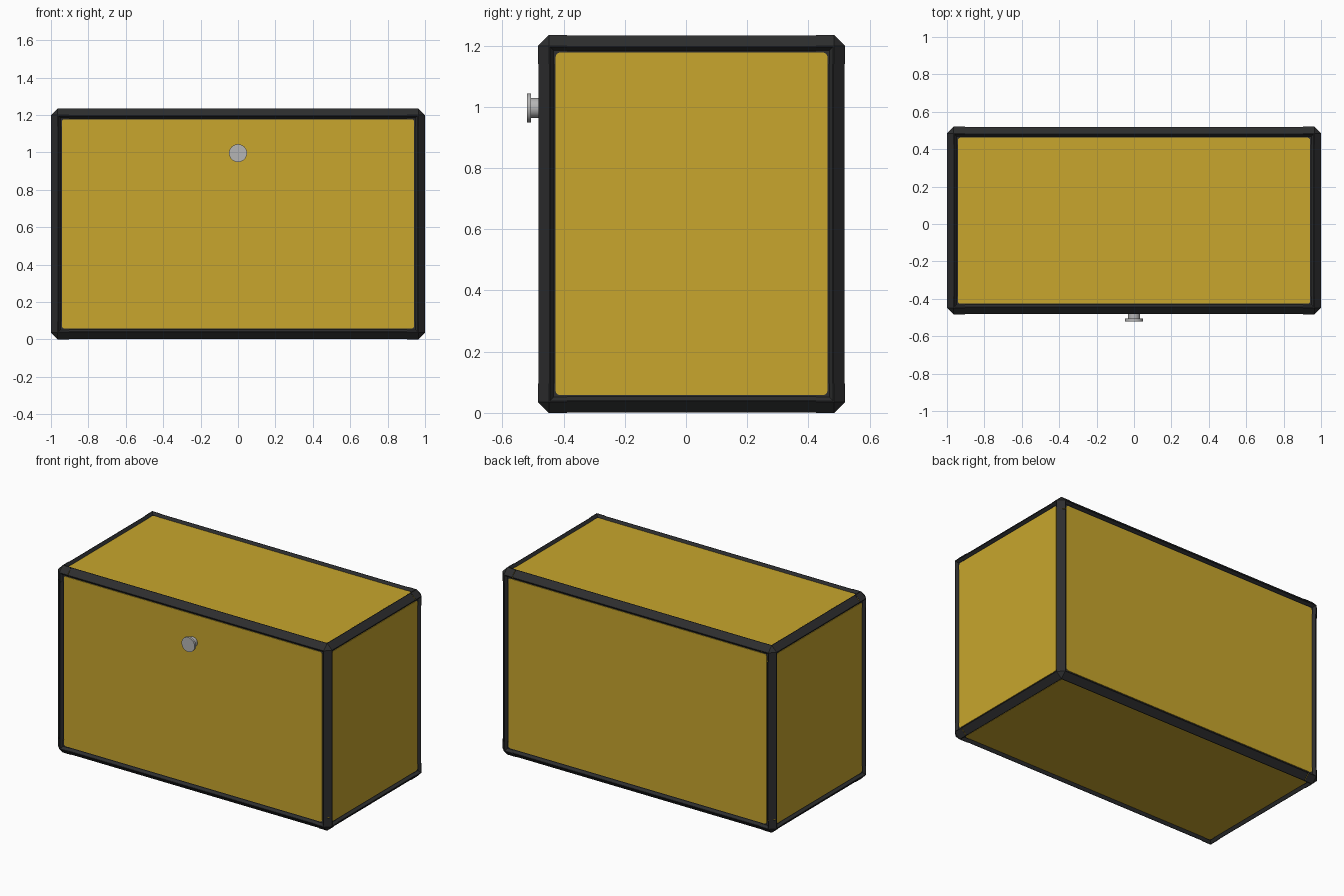
import bpy, bmesh, math
from itertools import product
from mathutils import Vector, Matrix

cube = bpy.data.objects.get("Cube")
if cube:
    bpy.data.objects.remove(cube, do_unlink=True)

HALF = Vector((1.0, 0.502, 0.6175))      # half size of the case
CENTRE = Vector((0, 0.018, 0.6175))
CORNER = 0.096                           # length of a corner fitting
RIM = 0.058                              # visible width of the frame
CHAMFER = 0.036


def material(name, colour, roughness):
    m = bpy.data.materials.new(name)
    m.use_nodes = True
    m.diffuse_color = (*colour, 1)
    bsdf = m.node_tree.nodes["Principled BSDF"]
    bsdf.inputs["Base Color"].default_value = (*colour, 1)
    bsdf.inputs["Roughness"].default_value = roughness
    return m


YELLOW = material("mustard yellow", (0.578, 0.381, 0.026), 0.6)
BLACK = material("black plastic", (0.026, 0.027, 0.028), 0.6)
GREY = material("light grey metal", (0.46, 0.46, 0.46), 0.5)


def finish(bm, name, mat, location=CENTRE):
    mesh = bpy.data.meshes.new(name)
    bm.to_mesh(mesh)
    bm.free()
    mesh.materials.append(mat)
    obj = bpy.data.objects.new(name, mesh)
    obj.location = location
    bpy.context.collection.objects.link(obj)
    return obj


def box(half):
    bm = bmesh.new()
    bmesh.ops.create_cube(bm, size=2, matrix=Matrix.Diagonal((*half, 1)))
    return bm


def frame_shell(shrink):
    """Chamfered case whose six sides slope in to a recess for the panels."""
    bm = box(HALF - Vector((shrink,) * 3))
    bmesh.ops.bevel(bm, geom=bm.edges[:], offset=CHAMFER, segments=1,
                    affect='EDGES')
    sides = sorted(bm.faces, key=lambda f: f.calc_area())[-6:]
    slope = RIM - CHAMFER - 0.005
    bmesh.ops.inset_individual(bm, faces=sides, thickness=0.005, depth=0)
    bmesh.ops.inset_individual(bm, faces=sides, thickness=slope, depth=-slope)
    return bm


def clip(bm, point, normal):
    bmesh.ops.bisect_plane(bm, geom=bm.verts[:] + bm.edges[:] + bm.faces[:],
                           plane_co=point, plane_no=normal, clear_inner=True)


# Frame: eight corner fittings and the twelve slightly thinner rails between
WORDS = ({1: "left", -1: "right"}, {1: "back", -1: "front"},
         {1: "top", -1: "bottom"})
for signs in product((-1, 0, 1), repeat=3):
    count = sum(map(abs, signs))
    if count < 2:
        continue
    bm = frame_shell(0 if count == 3 else 0.0015)
    for axis, sign in enumerate(signs):
        reach = HALF[axis] - CORNER
        for side in ((sign,) if sign else (-1, 1)):
            normal = Vector()
            normal[axis] = side if sign else -side
            point = Vector()
            point[axis] = side * reach
            clip(bm, point, normal)
    place = "_".join(WORDS[a][s] for a, s in enumerate(signs) if s)
    kind = "corner" if count == 3 else "rail"
    finish(bm, f"{place}_{kind}", BLACK)

# Panels: six plates with rounded corners, just above the recess floor
for axis, sign in product(range(3), (-1, 1)):
    half = HALF - Vector((RIM,) * 3)
    half[axis] = 0.004
    bm = box(half)
    upright = [e for e in bm.edges
               if abs((e.verts[0].co - e.verts[1].co)[axis]) > 0.001]
    bmesh.ops.bevel(bm, geom=upright, offset=0.015, segments=4, profile=0.5,
                    affect='EDGES')
    shift = Vector()
    shift[axis] = sign * (HALF[axis] - 0.019)
    finish(bm, WORDS[axis][sign] + "_panel", YELLOW, CENTRE + shift)


def disc(name, radius, y_front, y_back):
    bm = bmesh.new()
    bmesh.ops.create_cone(bm, cap_ends=True, segments=32, radius1=radius,
                          radius2=radius, depth=y_back - y_front,
                          matrix=Matrix.Rotation(math.pi / 2, 4, 'X'))
    obj = finish(bm, name, GREY, (0, (y_front + y_back) / 2, 0.996))
    bpy.ops.object.select_all(action='DESELECT')
    obj.select_set(True)
    bpy.context.view_layer.objects.active = obj
    bpy.ops.object.shade_smooth_by_angle(angle=math.radians(30))


# Knob on the front
disc("knob_stem", 0.033, -0.508, -0.465)
disc("knob_cap", 0.048, -0.52, -0.506)
